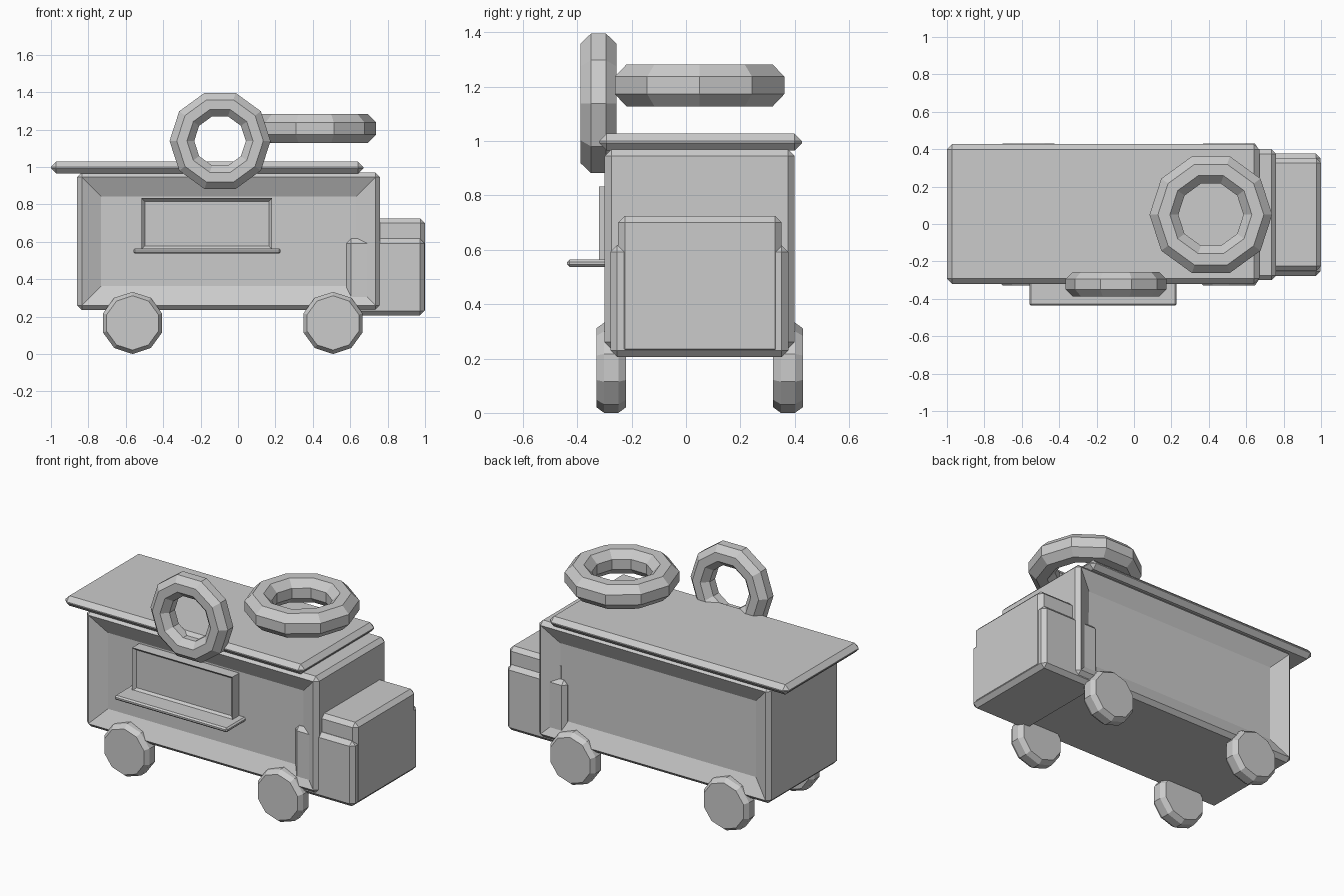
import bpy, bmesh, math
from mathutils import Matrix

if "Cube" in bpy.data.objects:
    bpy.data.objects.remove(bpy.data.objects["Cube"])

CY = 0.05  # centre line of the van
grey = bpy.data.materials.new("light_grey")
grey.diffuse_color = (0.6, 0.6, 0.6, 1)
grey.use_nodes = True
grey.node_tree.nodes["Principled BSDF"].inputs["Base Color"].default_value = grey.diffuse_color


def finish(name, bm):
    bmesh.ops.recalc_face_normals(bm, faces=bm.faces)
    me = bpy.data.meshes.new(name)
    bm.to_mesh(me)
    bm.free()
    me.materials.append(grey)
    ob = bpy.data.objects.new(name, me)
    bpy.context.collection.objects.link(ob)
    return ob


def box(name, x, y, z, chamfer=0.0, inset=0.0, depth=0.0, sides=()):
    """Chamfered box; big faces in the given y directions get a sloped recess."""
    bm = bmesh.new()
    bmesh.ops.create_cube(bm, size=1)
    for v in bm.verts:
        for i, (a, b) in enumerate((x, y, z)):
            v.co[i] = a if v.co[i] < 0 else b
    if chamfer:
        bmesh.ops.bevel(bm, geom=bm.edges[:], offset=chamfer, segments=1,
                        affect='EDGES', profile=0.5)
    bm.normal_update()
    for s in sides:
        face = [f for f in bm.faces if f.normal.y * s > 0.99]
        bmesh.ops.inset_region(bm, faces=face, thickness=inset, depth=-depth)
    return finish(name, bm)


def ring(name, centre, profile, sides, axis, phase=0.0, closed=True):
    """Sweep (radius, offset) points around an axis; open profiles get caps."""
    bm = bmesh.new()
    loops = []
    for i in range(sides):
        a = phase + 2 * math.pi * i / sides
        loops.append([bm.verts.new((r * math.cos(a), r * math.sin(a), h))
                      for r, h in profile])
    n = len(profile)
    for i in range(sides):
        p, q = loops[i], loops[(i + 1) % sides]
        for j in range(n if closed else n - 1):
            k = (j + 1) % n
            bm.faces.new((p[j], q[j], q[k], p[k]))
    if not closed:
        bm.faces.new([l[0] for l in loops])
        bm.faces.new([l[-1] for l in loops])
    if axis == 'Y':
        bm.transform(Matrix.Rotation(math.pi / 2, 4, 'X'))
    bm.transform(Matrix.Translation(centre))
    return finish(name, bm)


def donut(name, centre, major, minor, axis):
    r = minor / math.cos(math.pi / 8)
    prof = [(major + r * math.cos(math.pi / 8 + k * math.pi / 4),
             r * math.sin(math.pi / 8 + k * math.pi / 4)) for k in range(8)]
    return ring(name, centre, prof, 10, axis)


# Body with recessed side panels
box("van_body", (-0.86, 0.76), (-0.30, 0.40), (0.235, 0.97), 0.025,
    0.145, 0.05, (-1, 1))

# Cab: wide lower part and narrower upper part
box("cab_lower", (0.58, 0.997), (-0.278, 0.377), (0.205, 0.617), 0.025)
box("cab_upper", (0.60, 1.0), (-0.25, 0.352), (0.21, 0.725), 0.025)

# Overhanging roof
box("roof", (-1.0, 0.67), (-0.32, 0.427), (0.965, 1.028), 0.028)

# Serving window and counter
box("window_frame", (-0.515, 0.183), (-0.32, -0.24), (0.56, 0.833), 0.0,
    0.025, 0.02, (-1,))
box("counter", (-0.56, 0.228), (-0.437, -0.24), (0.537, 0.565), 0.009)

# Wheels
tread = [(0.145, -0.055), (0.166, -0.026), (0.166, 0.026), (0.145, 0.055)]
for end, wx in (("rear", -0.564), ("front", 0.508)):
    for side, wy in (("near", -0.275), ("far", 0.375)):
        ring(f"{end}_wheel_{side}", (wx, wy, 0.166), tread, 10, 'Y',
             math.pi / 10, closed=False)

# Roof rings
donut("upright_ring", (-0.096, -0.322, 1.139), 0.204, 0.066, 'Y')
donut("flat_ring", (0.411, CY, 1.205), 0.251, 0.077, 'Z')
